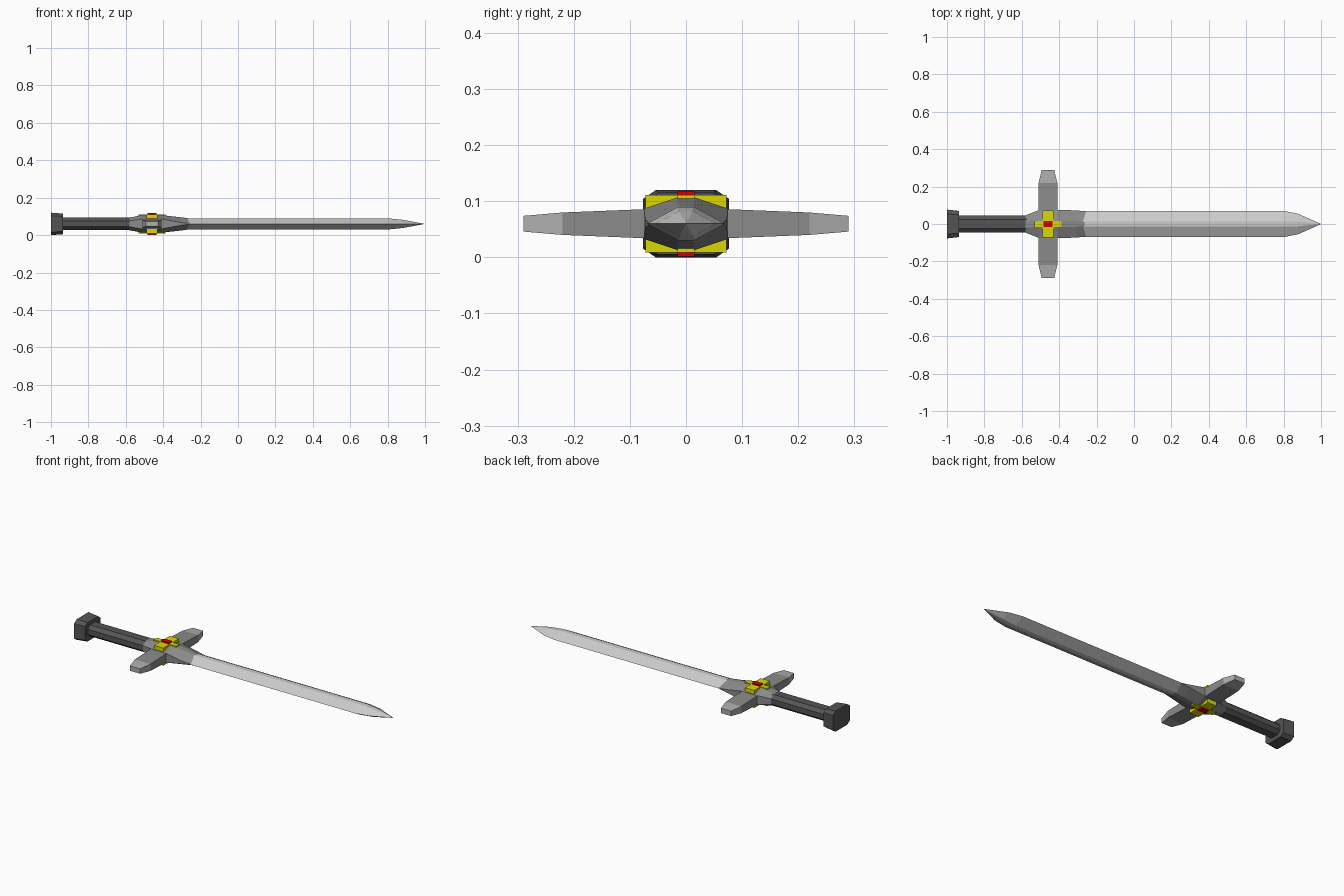
import bpy, bmesh
from mathutils import Vector

if "Cube" in bpy.data.objects:
    bpy.data.objects.remove(bpy.data.objects["Cube"])

ZC = 0.06      # height of the sword's centre line
GX = -0.46     # centre of the crossguard


def material(name, color):
    m = bpy.data.materials.new(name)
    m.diffuse_color = (*color, 1)
    m.use_nodes = True
    m.node_tree.nodes["Principled BSDF"].inputs["Base Color"].default_value = m.diffuse_color
    return m


steel = material("steel", (0.52, 0.52, 0.52))
guard_grey = material("guard_grey", (0.26, 0.26, 0.26))
tip_grey = material("tip_grey", (0.42, 0.42, 0.42))
grip_dark = material("grip_dark", (0.09, 0.09, 0.09))
gold = material("gold", (0.7, 0.68, 0.0))
red = material("red", (0.65, 0.0, 0.0))


def finish(name, bm, mat):
    bmesh.ops.recalc_face_normals(bm, faces=bm.faces)
    me = bpy.data.meshes.new(name)
    bm.to_mesh(me)
    bm.free()
    ob = bpy.data.objects.new(name, me)
    bpy.context.collection.objects.link(ob)
    me.materials.append(mat)
    return ob


def mirror4(q):
    """Full outline from the points of the first quadrant, right to top."""
    pts = q + [(-a, b) for a, b in reversed(q)]
    pts += [(-a, -b) for a, b in q] + [(a, -b) for a, b in reversed(q)]
    out = []
    for p in pts:
        if not out or (Vector(p) - Vector(out[-1])).length > 1e-6:
            out.append(p)
    if (Vector(out[0]) - Vector(out[-1])).length < 1e-6:
        out.pop()
    return out


def loft(name, sections, place, mat, tip=None):
    """Join (position, quarter outline) sections; optionally close to a point."""
    bm = bmesh.new()
    rings = [[bm.verts.new(place(t, a, b)) for a, b in mirror4(q)] for t, q in sections]
    n = len(rings[0])
    for r, s in zip(rings, rings[1:]):
        for i in range(n):
            bm.faces.new((r[i], r[(i + 1) % n], s[(i + 1) % n], s[i]))
    bm.faces.new(rings[0])
    if tip is None:
        bm.faces.new(rings[-1])
    else:
        v = bm.verts.new(place(tip, 0, 0))
        for i in range(n):
            bm.faces.new((rings[-1][i], rings[-1][(i + 1) % n], v))
    return finish(name, bm, mat)


def along_x(t, a, b):
    return (t, a, ZC + b)


def along_y(t, a, b):
    return (GX + a, t, ZC + b)


# Six-sided blade with a faceted point
blade = [(0.07, 0), (0.014, 0.03)]
loft("blade", [(-0.42, blade), (0.80, blade), (0.88, [(0.054, 0), (0.012, 0.022)])],
     along_x, steel, tip=1.0)

# Eight-sided grip
grip = [(0.045, 0.015), (0.024, 0.033)]
loft("grip", [(-0.95, grip), (-0.55, grip)], along_x, grip_dark)

# Pommel with chamfered corners
loft("pommel", [(-1.0, [(0.077, 0.044), (0.054, 0.06)]),
                (-0.935, [(0.07, 0.040), (0.049, 0.055)])], along_x, grip_dark)

# Guard hub, swelling around the crossing and fading into the blade
loft("guard_hub", [(-0.58, [(0.046, 0.016), (0.02, 0.034)]),
                   (-0.51, [(0.074, 0.027), (0.015, 0.047)]),
                   (-0.41, [(0.075, 0.027), (0.015, 0.047)]),
                   (-0.31, [(0.073, 0.008), (0.015, 0.036)]),
                   (-0.25, [(0.066, 0.001), (0.010, 0.028)])], along_x, guard_grey)

# Crossguard arms with lighter tapered ends
root, end = [(0.05, 0.026)], [(0.05, 0.020)]
loft("crossguard", [(-0.22, end), (-0.07, root), (0.07, root), (0.22, end)],
     along_y, guard_grey)
for side, s in (("left", 1), ("right", -1)):
    loft("crossguard_tip_" + side, [(s * 0.22, end), (s * 0.29, [(0.033, 0.014)])],
         along_y, tip_grey)

# Gold cross and red stone on both faces
cross = mirror4([(0.072, 0.015), (0.03, 0.015), (0.03, 0.072)])
stone = mirror4([(0.024, 0.015)])


def plate(name, outline, z0, z1, mat):
    bm = bmesh.new()
    f = bm.faces.new([bm.verts.new((GX + x, y, ZC + z0)) for x, y in outline])
    ext = bmesh.ops.extrude_face_region(bm, geom=[f])
    bmesh.ops.translate(bm, vec=(0, 0, z1 - z0),
                        verts=[v for v in ext["geom"] if isinstance(v, bmesh.types.BMVert)])
    finish(name, bm, mat)


for side, s in (("top", 1), ("bottom", -1)):
    plate("gold_cross_" + side, cross, s * 0.028, s * 0.051, gold)
    plate("red_stone_" + side, stone, s * 0.045, s * 0.058, red)
